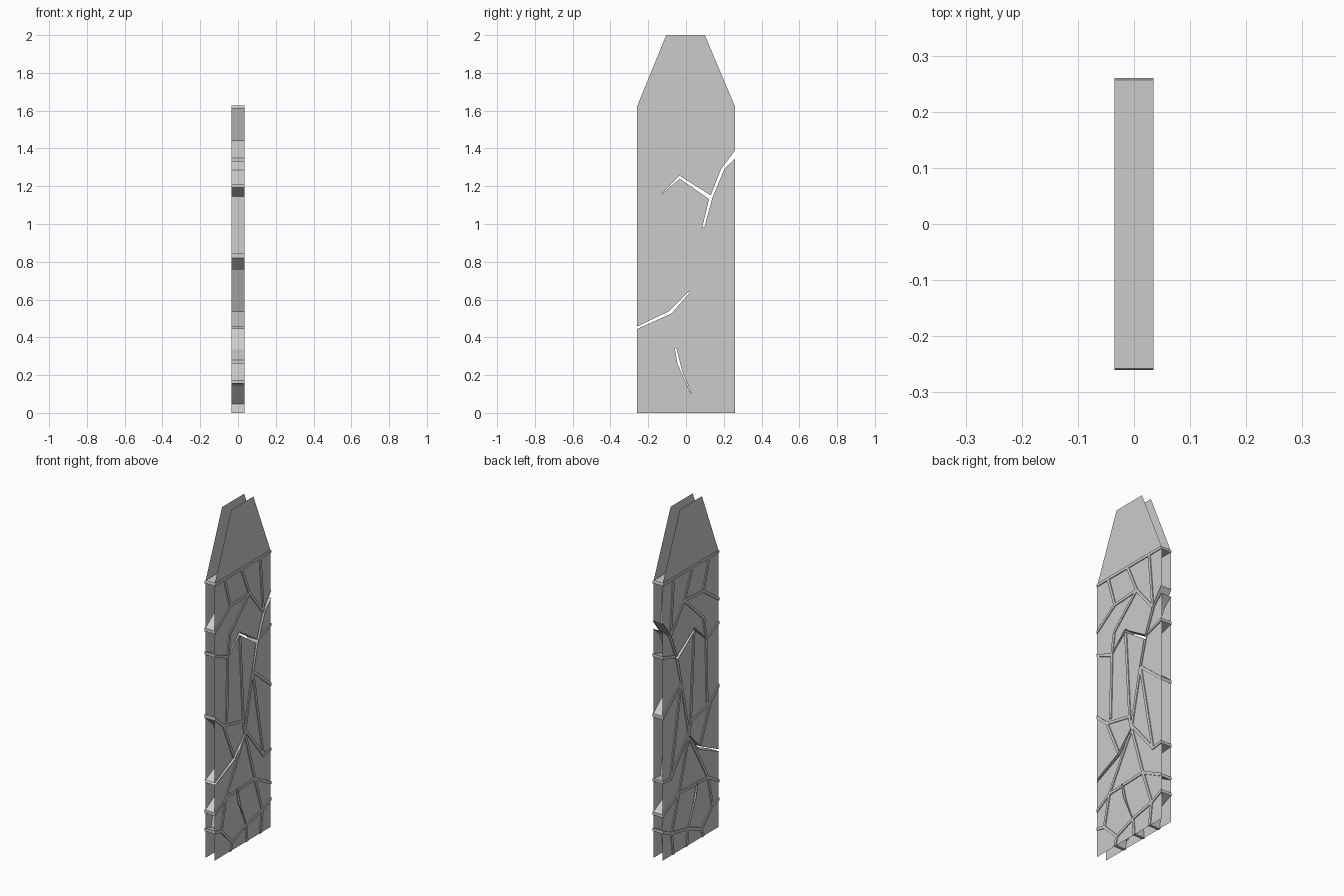
import bpy, bmesh
from mathutils import Vector
from mathutils.geometry import delaunay_2d_cdt

if "Cube" in bpy.data.objects:
    bpy.data.objects.remove(bpy.data.objects["Cube"])

SHEET_X, BAR_X, HALF_W = 0.03, 0.035, 0.008

# Outline of the tall pointed panel, as (y, z)
outline = [(-.26, 0), (.26, 0), (.26, 1.62), (.1, 2), (-.105, 2), (-.26, 1.62)]

# Centre lines of the bars that join the two sheets
paths = [
    [(-.28, 1.619), (.28, 1.619)],
    [(-.17, 1.62), (-.116, 1.44)],
    [(-.014, 1.62), (.06, 1.45)],
    [(.16, 1.62), (.19, 1.29)],
    [(-.28, 1.325), (-.116, 1.44), (.06, 1.45), (.19, 1.29)],
    [(.06, 1.45), (-.12, 1.28), (-.14, 1.15)],
    [(-.28, 1.21), (-.14, 1.15), (-.15, .78)],
    [(.13, 1.15), (.28, 1.195)],
    [(-.03, 1.25), (.005, .70), (.02, .64)],
    [(-.28, .85), (-.18, .76), (-.08, .53)],
    [(-.18, .76), (.005, .72)],
    [(.09, .98), (.28, .82)],
    [(.09, .98), (.02, .66), (.19, .45), (.09, .98)],
    [(.19, .45), (.28, .46)],
    [(.02, .64), (-.16, .33), (.11, .34), (.02, .64)],
    [(.11, .34), (.28, .25)],
    [(-.28, .26), (-.16, .33), (-.2, .15)],
    [(-.28, .17), (-.2, .15), (-.1, .05), (.03, .10), (.18, .13), (.28, .175)],
    [(.11, .34), (.18, .13)],
    [(-.1, .05), (-.12, -.02)],
    [(.03, .10), (.04, -.02)],
    [(.18, .13), (.16, -.02)],
]

# Open cracks that pass right through
cracks = [
    [(.28, 1.42), (.26, 1.39), (.185, 1.29), (.122, 1.13), (.085, .98), (.098, .985),
     (.14, 1.14), (.205, 1.295), (.26, 1.345), (.28, 1.36)],
    [(-.14, 1.15), (-.035, 1.256), (.13, 1.152), (.125, 1.13), (-.033, 1.24)],
    [(-.28, .447), (-.09, .538), (.015, .642), (.02, .637), (-.078, .525), (-.28, .435)],
    [(-.06, .345), (-.05, .34), (-.02, .22), (.03, .10), (.022, .11), (-.045, .26)],
]


def bar_polys(path):
    for a, b in zip(path, path[1:]):
        a, b = Vector(a), Vector(b)
        d = (b - a).normalized()
        n = Vector((-d.y, d.x)) * HALF_W
        e = d * HALF_W * .5
        yield [a - e - n, b + e - n, b + e + n, a - e + n]


def inside(p, poly):
    hit = False
    for a, b in zip(poly, poly[1:] + poly[:1]):
        if (a[1] > p[1]) != (b[1] > p[1]):
            if p[0] < (b[0] - a[0]) * (p[1] - a[1]) / (b[1] - a[1]) + a[0]:
                hit = not hit
    return hit


# Split the panel plane into sheet, bar and crack regions
bars = [q for path in paths for q in bar_polys(path)]
pts, segs = [], []
for poly in [outline] + cracks + bars:
    k, n = len(pts), len(poly)
    pts += [Vector(p) for p in poly]
    segs += [(k + i, k + (i + 1) % n) for i in range(n)]
verts, _, tris, *_ = delaunay_2d_cdt(pts, segs, [], 0, 1e-5)


def region(tri):
    c = sum((verts[i] for i in tri), Vector((0, 0))) / 3
    if not inside(c, outline):
        return "outside"
    if any(inside(c, q) for q in cracks):
        return "crack"
    return "bar" if any(inside(c, q) for q in bars) else "sheet"


kinds = [region(t) for t in tris]
edge_kinds = {}
for t, kind in zip(tris, kinds):
    for i in range(3):
        key = tuple(sorted((t[i], t[(i + 1) % 3])))
        edge_kinds.setdefault(key, []).append(kind)


def build(name, bm):
    bmesh.ops.remove_doubles(bm, verts=bm.verts, dist=1e-5)
    bmesh.ops.dissolve_limit(bm, angle_limit=.01, verts=bm.verts, edges=bm.edges)
    bmesh.ops.triangulate(bm, faces=[f for f in bm.faces if len(f.verts) > 4])
    me = bpy.data.meshes.new(name)
    bm.to_mesh(me)
    bm.free()
    bpy.context.collection.objects.link(bpy.data.objects.new(name, me))


def add_face(bm, corners):
    bm.faces.new([bm.verts.new(c) for c in corners])


def add_caps(bm, kind, x):
    for t, k in zip(tris, kinds):
        if k == kind:
            ring = t if x > 0 else t[::-1]
            add_face(bm, [(x, *verts[i]) for i in ring])


# Front and back sheets
for name, x in (("right_sheet", SHEET_X), ("left_sheet", -SHEET_X)):
    bm = bmesh.new()
    add_caps(bm, "sheet", x)
    build(name, bm)

# Bars: raised caps on both sides, plus walls round every bar and crack
bm = bmesh.new()
for x in (BAR_X, -BAR_X):
    add_caps(bm, "bar", x)
for (i, j), ks in edge_kinds.items():
    ks = set(ks)
    if len(ks) == 2 and ks not in ({"sheet", "outside"}, {"crack", "outside"}):
        a, b = verts[i], verts[j]
        add_face(bm, [(-BAR_X, *a), (-BAR_X, *b), (BAR_X, *b), (BAR_X, *a)])
bmesh.ops.remove_doubles(bm, verts=bm.verts, dist=1e-5)
bmesh.ops.recalc_face_normals(bm, faces=bm.faces)
build("crack_bars", bm)
